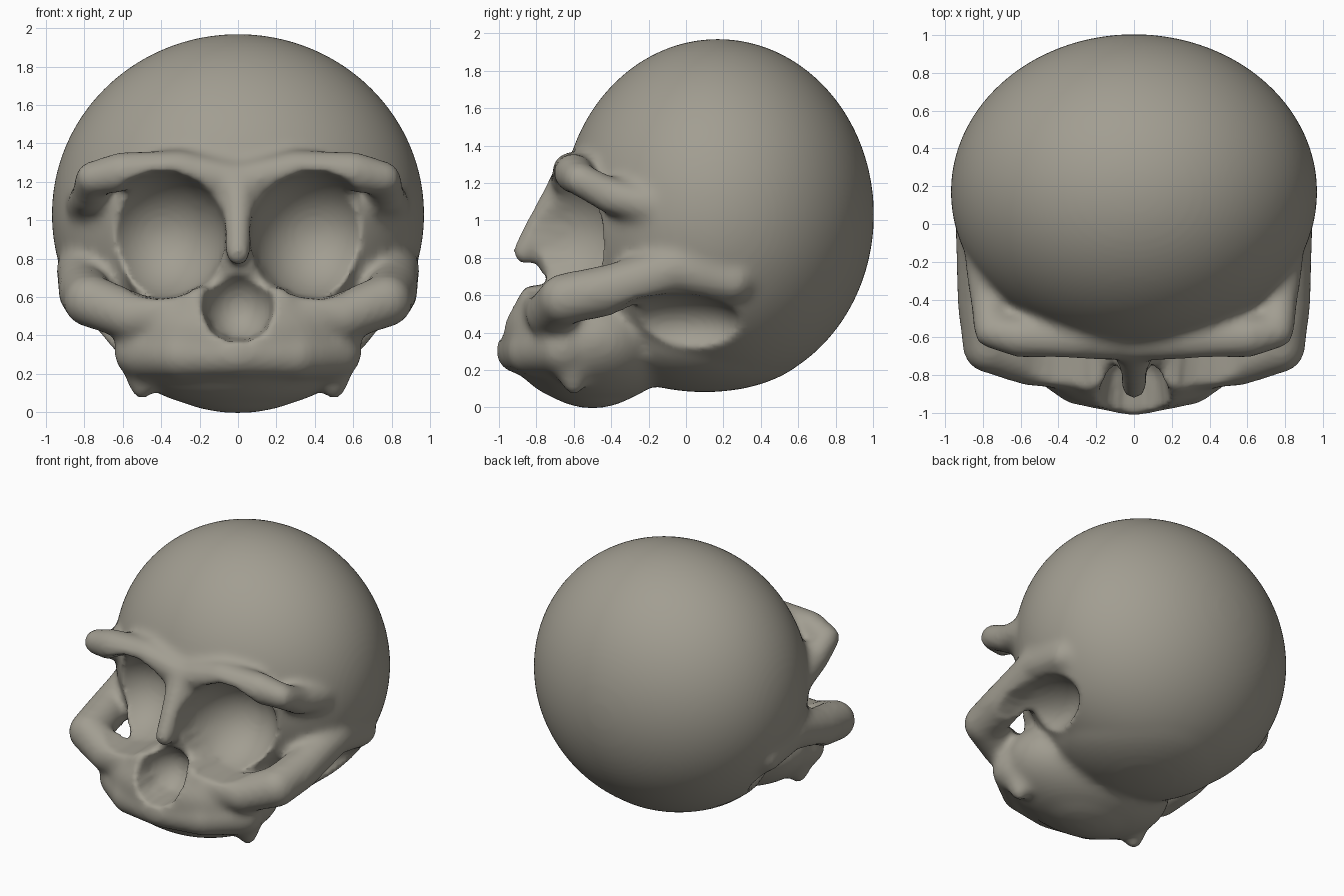
import bpy, bmesh
from mathutils import Vector, Matrix

if "Cube" in bpy.data.objects:
    bpy.data.objects.remove(bpy.data.objects["Cube"], do_unlink=True)

bone = bpy.data.materials.new("bone grey")
bone.use_nodes = True
colour = (0.36, 0.34, 0.285, 1)
bone.diffuse_color = colour
bone.node_tree.nodes["Principled BSDF"].inputs["Base Color"].default_value = colour


def ellipsoid(bm, centre, radii, mirror=False, detail=4):
    for side in ((1, -1) if mirror else (1,)):
        place = Matrix.Translation((centre[0] * side, centre[1], centre[2]))
        bmesh.ops.create_icosphere(bm, subdivisions=detail, radius=1,
                                   matrix=place @ Matrix.Diagonal((*radii, 1)))


def ridge(bm, points, mirror=True, steps=5):
    """Chain of overlapping balls; each point is x, y, z, radius."""
    pts = [Vector(p) for p in points]
    for a, b in zip(pts, pts[1:]):
        for i in range(steps + 1):
            p = a.lerp(b, i / steps)
            ellipsoid(bm, p[:3], (p[3],) * 3, mirror, 3)


def fuse(obj, voxel, rounds):
    """Merge everything into one skin and soften it."""
    remesh = obj.modifiers.new("fuse", 'REMESH')
    remesh.mode = 'VOXEL'
    remesh.voxel_size = voxel
    smooth = obj.modifiers.new("soften", 'SMOOTH')
    smooth.factor = 0.5
    smooth.iterations = rounds
    bpy.context.view_layer.objects.active = obj
    for name in ("fuse", "soften"):
        bpy.ops.object.modifier_apply(modifier=name)


def hollow(mesh, centre, radii, axis, direction):
    """Press the skin inside an ellipsoid onto its far wall along one axis."""
    for v in mesh.vertices:
        rel = [(v.co[i] - centre[i]) / radii[i] for i in range(3)]
        across = sum(rel[i] ** 2 for i in range(3) if i != axis)
        if across + rel[axis] ** 2 < 1:
            v.co[axis] = centre[axis] + direction * radii[axis] * (1 - across) ** 0.5


bm = bmesh.new()
# Braincase, skull base and face core
ellipsoid(bm, (0, 0.17, 1.03), (0.97, 0.835, 0.94), detail=6)
ellipsoid(bm, (0, 0.1, 0.4), (0.62, 0.6, 0.32))
ellipsoid(bm, (0, -0.45, 0.8), (0.6, 0.3, 0.42))
ellipsoid(bm, (0, -0.5, 0.88), (0.22, 0.3, 0.4))
# Upper jaw
ellipsoid(bm, (0, -0.5, 0.36), (0.63, 0.45, 0.35))
ellipsoid(bm, (0, -0.72, 0.4), (0.52, 0.27, 0.27))
ellipsoid(bm, (0, -0.5, 0.2), (0.42, 0.3, 0.205))
ridge(bm, [(0, -0.9, 0.3, 0.12), (0.3, -0.83, 0.3, 0.13), (0.5, -0.66, 0.32, 0.15)])
# Knobs at the back corners of the jaw
ridge(bm, [(0.5, -0.62, 0.28, 0.12), (0.5, -0.6, 0.13, 0.065)])
# Sides of the nose opening
ridge(bm, [(0.22, -0.8, 0.57, 0.1), (0.23, -0.82, 0.42, 0.12)])
# Cheekbones and their arches
ridge(bm, [(0.24, -0.79, 0.53, 0.1), (0.55, -0.73, 0.5, 0.13), (0.77, -0.65, 0.58, 0.14),
           (0.8, -0.4, 0.63, 0.14), (0.82, -0.05, 0.74, 0.13), (0.82, 0.25, 0.68, 0.12)])
# Brow ridges
ridge(bm, [(0, -0.63, 1.2, 0.1), (0.3, -0.61, 1.26, 0.11), (0.6, -0.6, 1.25, 0.11),
           (0.76, -0.57, 1.22, 0.09), (0.77, -0.4, 1.13, 0.1), (0.8, -0.2, 1.08, 0.1)])
# Nose bridge
ridge(bm, [(0, -0.62, 1.2, 0.11), (0, -0.78, 0.98, 0.075), (0, -0.86, 0.83, 0.07)],
      mirror=False)
mesh = bpy.data.meshes.new("skull")
bm.to_mesh(mesh)
bm.free()
skull = bpy.data.objects.new("skull", mesh)
bpy.context.collection.objects.link(skull)
fuse(skull, 0.025, 9)

# Eye sockets and the hollows below the cheek arches
for side in (1, -1):
    hollow(skull.data, (0.395 * side, -0.74, 0.92), (0.335, 0.42, 0.335), 1, 1)
    hollow(skull.data, (0.85 * side, -0.06, 0.42), (0.28, 0.38, 0.19), 0, -side)
# Nose opening
hollow(skull.data, (0, -0.9, 0.55), (0.185, 0.25, 0.195), 1, 1)
fuse(skull, 0.02, 3)

skull.data.materials.clear()
skull.data.materials.append(bone)
for face in skull.data.polygons:
    face.use_smooth = True
    face.material_index = 0
